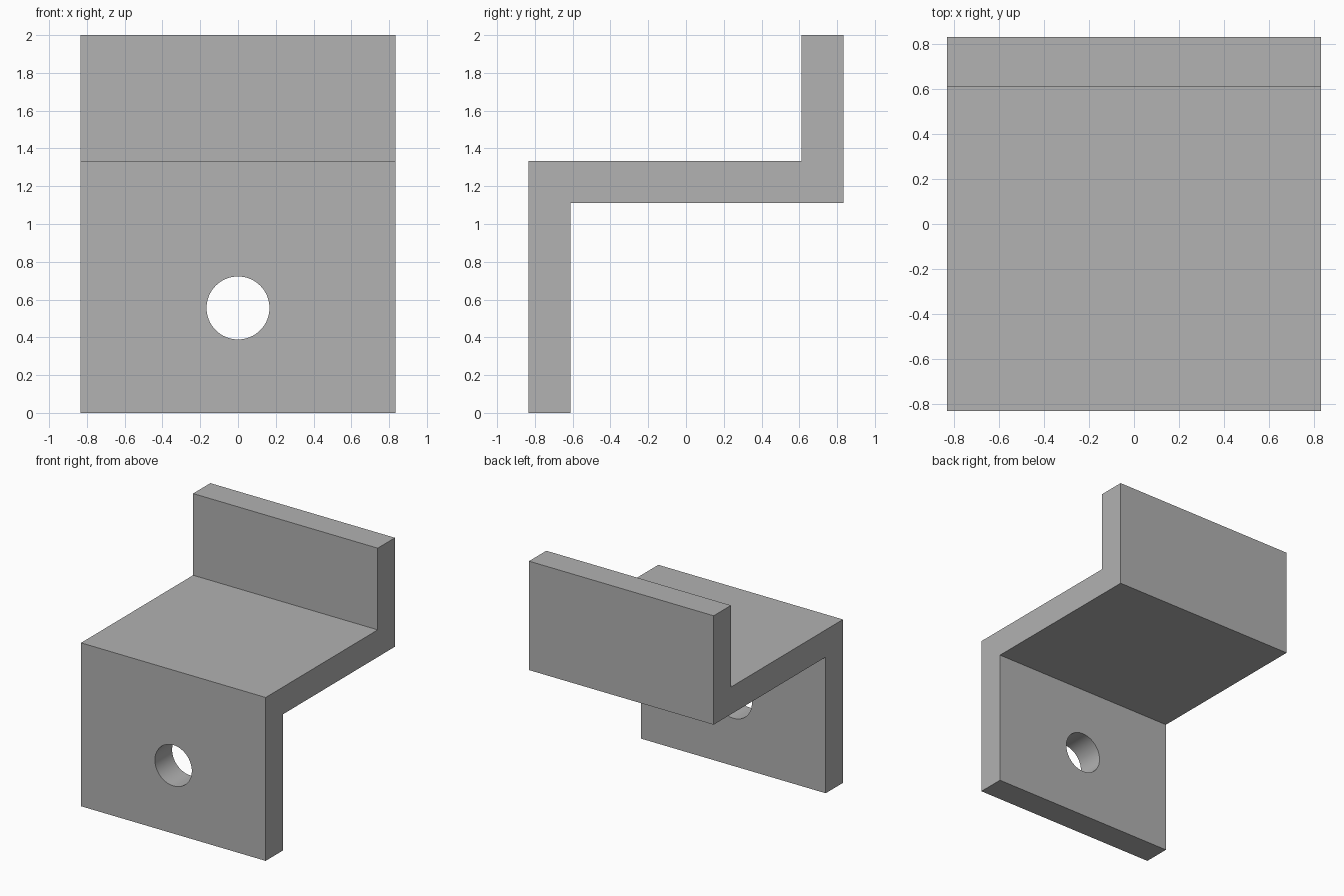
import bpy, bmesh, math
from mathutils import Matrix

cube = bpy.data.objects.get("Cube")
if cube:
    bpy.data.objects.remove(cube, do_unlink=True)

U = 1 / 9                      # design unit
HALF = 7.5 * U                 # half width and half depth
WALL = 2 * U                   # plate thickness
SHELF_LOW, SHELF_TOP, TOP = 10 * U, 12 * U, 2.0

grey = bpy.data.materials.new("plain grey")
grey.use_nodes = True
colour = (0.445, 0.445, 0.445, 1)
grey.diffuse_color = colour
grey.node_tree.nodes["Principled BSDF"].inputs["Base Color"].default_value = colour


def make_object(name, bm):
    bmesh.ops.recalc_face_normals(bm, faces=bm.faces)
    mesh = bpy.data.meshes.new(name)
    bm.to_mesh(mesh)
    bm.free()
    mesh.materials.append(grey)
    obj = bpy.data.objects.new(name, mesh)
    bpy.context.collection.objects.link(obj)
    return obj


# Z-shaped side profile extruded across the width
profile = [(-HALF, 0), (WALL - HALF, 0), (WALL - HALF, SHELF_LOW), (HALF, SHELF_LOW),
           (HALF, TOP), (HALF - WALL, TOP), (HALF - WALL, SHELF_TOP), (-HALF, SHELF_TOP)]
bm = bmesh.new()
side = bm.faces.new([bm.verts.new((-HALF, y, z)) for y, z in profile])
extruded = bmesh.ops.extrude_face_region(bm, geom=[side])["geom"]
bmesh.ops.translate(bm, vec=(2 * HALF, 0, 0),
                    verts=[v for v in extruded if isinstance(v, bmesh.types.BMVert)])
bracket = make_object("z_bracket", bm)

# Round hole through the front plate
bm = bmesh.new()
bmesh.ops.create_cone(bm, cap_ends=True, segments=64, radius1=1.5 * U, radius2=1.5 * U,
                      depth=3 * WALL,
                      matrix=Matrix.Translation((0, WALL / 2 - HALF, 5 * U))
                      @ Matrix.Rotation(math.pi / 2, 4, "X"))
cutter = make_object("hole_cutter", bm)
cutter.hide_render = True

cut = bracket.modifiers.new("hole", "BOOLEAN")
cut.operation = "DIFFERENCE"
cut.solver = "EXACT"
cut.object = cutter
bpy.ops.object.select_all(action="DESELECT")
bracket.select_set(True)
bpy.context.view_layer.objects.active = bracket
bpy.ops.object.modifier_apply(modifier=cut.name)
bpy.data.objects.remove(cutter, do_unlink=True)
bpy.ops.object.shade_smooth_by_angle(angle=math.radians(30))
